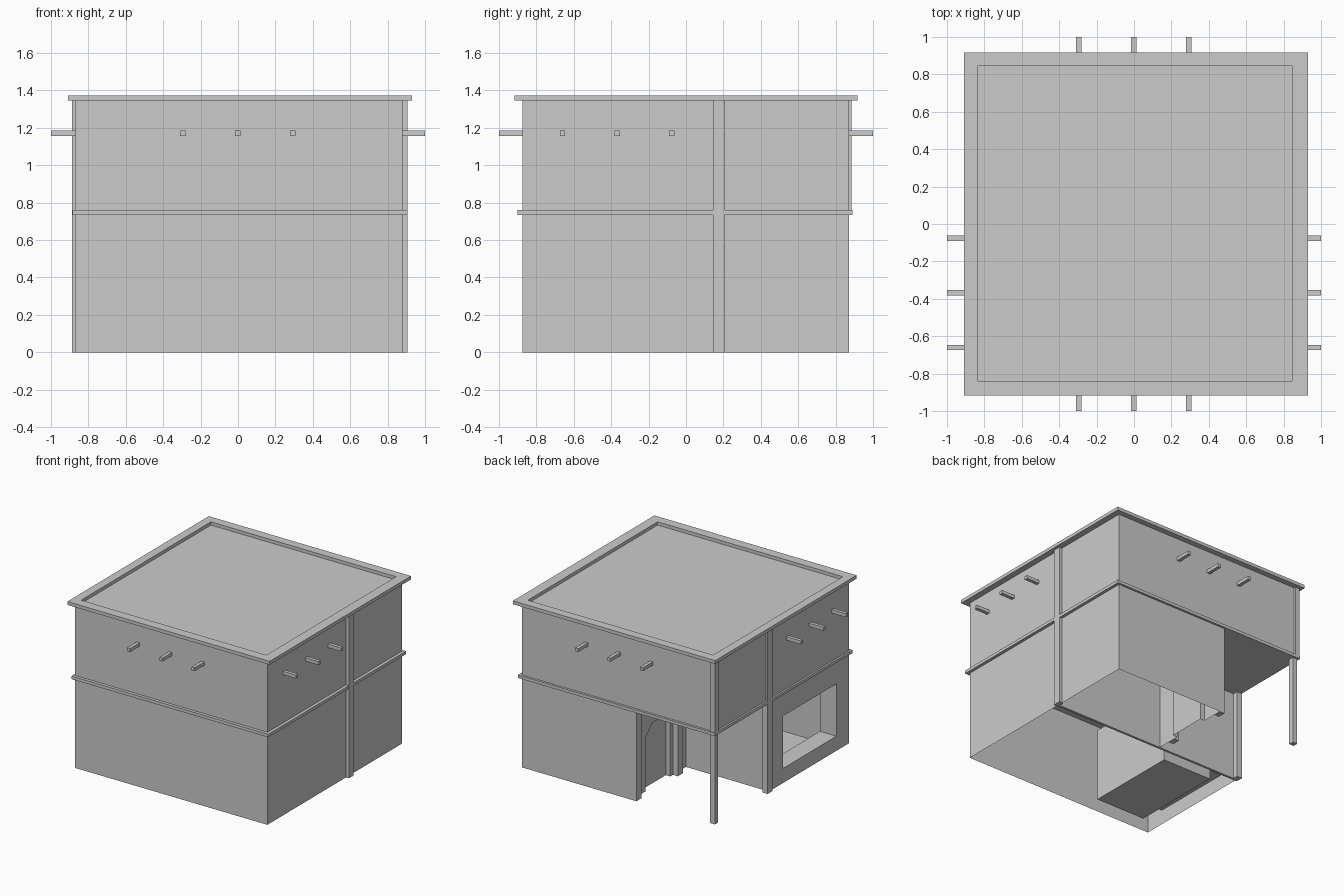
import bpy, bmesh

if "Cube" in bpy.data.objects:
    bpy.data.objects.remove(bpy.data.objects["Cube"])

X0, X1, Y0, Y1 = -0.87, 0.88, -0.875, 0.872   # outer wall planes
FLOOR, TRIM, EAVE, TOP = 0.735, 0.76, 1.345, 1.373
PX, PY = -0.16, 0.165                         # porch limits (back left corner)


def finish(name, bm):
    bmesh.ops.remove_doubles(bm, verts=bm.verts, dist=1e-5)
    bmesh.ops.recalc_face_normals(bm, faces=bm.faces)
    me = bpy.data.meshes.new(name)
    bm.to_mesh(me)
    bm.free()
    ob = bpy.data.objects.new(name, me)
    bpy.context.collection.objects.link(ob)
    return ob


def box(name, x, y, z):
    bm = bmesh.new()
    bmesh.ops.create_cube(bm, size=1)
    for v in bm.verts:
        v.co = [(r[0] + r[1]) / 2 + c * (r[1] - r[0]) for r, c in zip((x, y, z), v.co)]
    return finish(name, bm)


def loft(name, rings, closed=True, cap=True):
    """Skin rings of equal point count and cap the last one."""
    bm = bmesh.new()
    vs = [[bm.verts.new(p) for p in r] for r in rings]
    n = len(vs[0])
    for a, b in zip(vs, vs[1:]):
        for i in range(n if closed else n - 1):
            j = (i + 1) % n
            bm.faces.new((a[i], a[j], b[j], b[i]))
    if cap:
        bm.faces.new(vs[-1])
    return finish(name, bm)


def yz(x, y0, y1, z0, z1):
    return [(x, y0, z0), (x, y1, z0), (x, y1, z1), (x, y0, z1)]


def xy(z, x0, x1, y0, y1):
    return [(x0, y0, z), (x1, y0, z), (x1, y1, z), (x0, y1, z)]


# Thin ground floor walls: from back wall at the porch, round the right, to the left front corner
path = [(PX, Y1), (X1, Y1), (X1, Y0), (X0, Y0)]
loft("ground_walls", [[(x, y, 0) for x, y in path], [(x, y, FLOOR) for x, y in path]],
     closed=False, cap=False)

# Left wall with window opening, reveal and display box behind it
loft("left_wall_window", [
    yz(X0, Y0, PY, 0, FLOOR),
    yz(X0, -0.71, -0.02, 0.12, 0.55),
    yz(-0.72, -0.71, -0.02, 0.12, 0.55),
    yz(-0.72, -0.75, 0.03, 0.01, 0.61),
    yz(-0.27, -0.75, 0.03, 0.01, 0.61)])

# Dividing wall, which also closes the porch
box("dividing_wall", (X0, X1), (0.145, PY), (0, FLOOR))

# Porch side wall with a recessed door with cut top corners
dx = -0.115
wall = [(PY, 0), (PY, 0.44), (PY, FLOOR), (Y1, FLOOR), (Y1, 0.44), (Y1, 0)]
door = [(0.37, 0), (0.37, 0.44), (0.45, 0.53), (0.60, 0.53), (0.69, 0.44), (0.69, 0)]
loft("porch_door_wall", [[(dx, y, z) for y, z in wall], [(dx, y, z) for y, z in door],
                         [(dx + 0.04, y, z) for y, z in door]], closed=False)
for i, y in enumerate((0.27, 0.805)):
    box(f"door_pilaster_{i}", (PX, dx), (y, y + 0.065), (0, FLOOR))

# Floor slab showing as a trim band, and the upper storey
box("floor_band", (-0.885, 0.905), (-0.9, 0.89), (FLOOR, TRIM))
box("upper_storey", (X0, X1), (Y0, Y1), (TRIM, EAVE))

# Corner posts and side pilasters
box("porch_post", (-0.873, -0.83), (0.83, 0.872), (0, FLOOR))
box("upper_corner_post", (-0.885, -0.843), (0.843, 0.885), (TRIM, EAVE))
box("left_pilaster", (-0.887, X0 + 0.03), (0.145, 0.207), (0, EAVE))
box("right_pilaster", (X1 - 0.01, 0.907), (0.145, 0.207), (0, EAVE))

# Roof with sunken centre
roof = (-0.908, 0.93, -0.918, 0.918)
inner = (-0.838, 0.846, -0.84, 0.845)
r = [xy(EAVE, *inner), xy(EAVE, *roof), xy(TOP, *roof), xy(TOP, *inner), xy(EAVE + 0.001, *inner)]
loft("roof_rim", r)

# Projecting beam ends on all four sides
h, bz = 0.014, (1.157, 1.185)
for i in range(3):
    x, y = -0.295 + 0.294 * i, -0.66 + 0.292 * i
    for side, s in (("front", -1), ("back", 1)):
        box(f"{side}_beam_{i}", (x - h, x + h), sorted((s * 0.865, s)), bz)
    for side, s in (("left", -1), ("right", 1)):
        box(f"{side}_beam_{i}", sorted((s * 0.865, s)), (y - h, y + h), bz)
